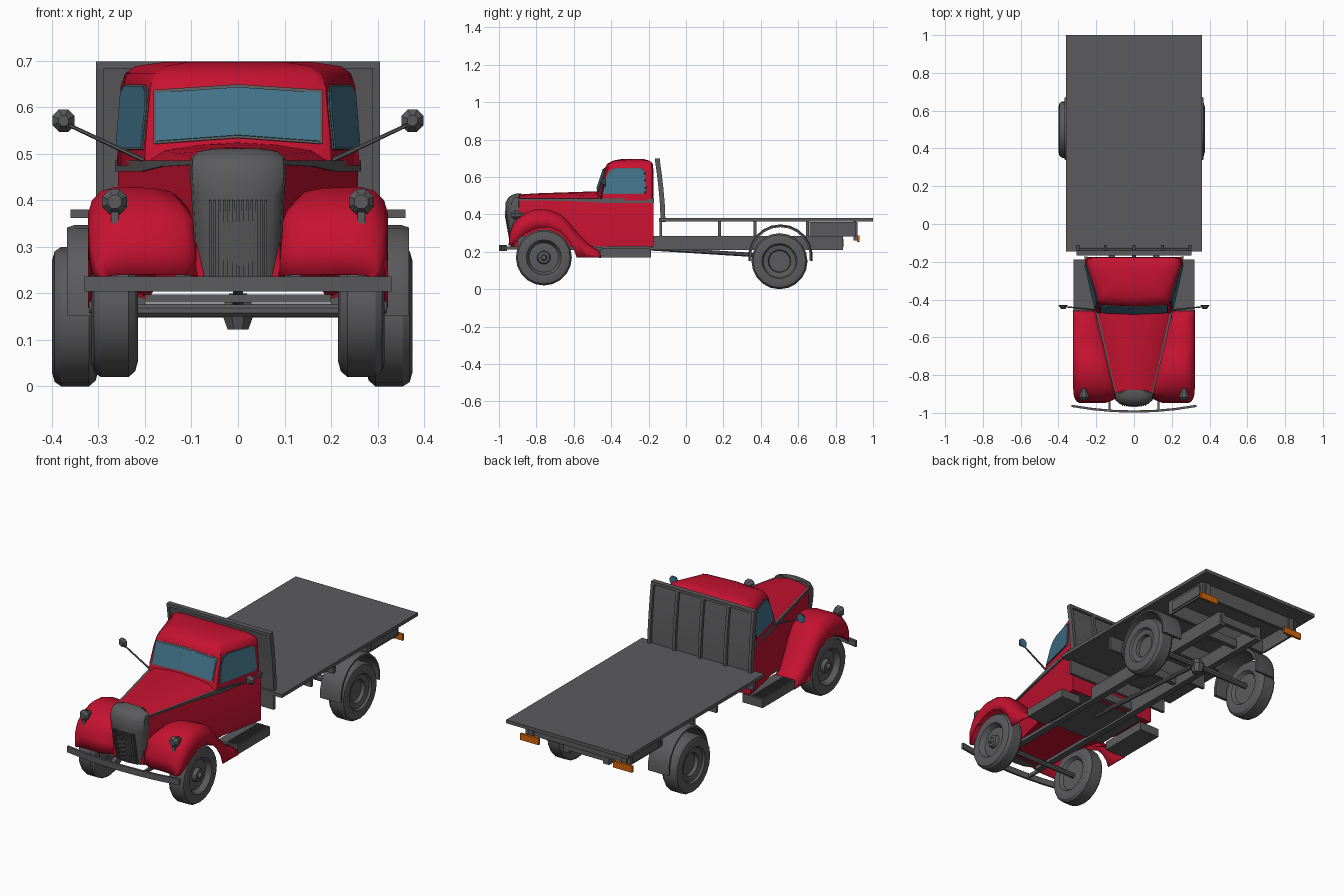
import bpy, bmesh, math
from mathutils import Vector

if "Cube" in bpy.data.objects:
    bpy.data.objects.remove(bpy.data.objects["Cube"])

def mat(name, c):
    m = bpy.data.materials.new(name)
    m.diffuse_color = (*c, 1)
    m.use_nodes = True
    m.node_tree.nodes["Principled BSDF"].inputs["Base Color"].default_value = m.diffuse_color
    return m

RED = mat("red paint", (0.56, 0.006, 0.03))
GREY = mat("dark grey", (0.105, 0.105, 0.11))
GLASS = mat("blue glass", (0.055, 0.17, 0.25))
ORANGE = mat("orange lens", (0.65, 0.13, 0.003))

def make(name, verts, faces, m, smooth=35, thick=0):
    me = bpy.data.meshes.new(name)
    me.from_pydata([tuple(v) for v in verts], [], faces)
    bm = bmesh.new()
    bm.from_mesh(me)
    bmesh.ops.remove_doubles(bm, verts=bm.verts, dist=1e-5)
    bmesh.ops.recalc_face_normals(bm, faces=bm.faces)
    bm.to_mesh(me)
    bm.free()
    me.materials.append(m)
    ob = bpy.data.objects.new(name, me)
    bpy.context.collection.objects.link(ob)
    if thick:
        s = ob.modifiers.new("thickness", 'SOLIDIFY')
        s.thickness, s.offset = thick, 0
    bpy.ops.object.select_all(action='DESELECT')
    ob.select_set(True)
    bpy.context.view_layer.objects.active = ob
    if smooth:
        bpy.ops.object.shade_smooth_by_angle(angle=math.radians(smooth))
    return ob

def loft(name, rings, m, closed=True, caps=True, smooth=35, thick=0):
    n = len(rings[0])
    faces = []
    for i in range(len(rings) - 1):
        for j in range(n if closed else n - 1):
            k = (j + 1) % n
            faces.append((i*n + j, i*n + k, (i+1)*n + k, (i+1)*n + j))
    if caps:
        faces += [tuple(range(n)), tuple(range((len(rings)-1)*n, len(rings)*n))]
    return make(name, [p for r in rings for p in r], faces, m, smooth, thick)

def box(name, x0, x1, y0, y1, z0, z1, m=GREY):
    q = [(x0, y0), (x1, y0), (x1, y1), (x0, y1)]
    return loft(name, [[(x, y, z) for x, y in q] for z in (z0, z1)], m, smooth=0)

def tube(name, a, b, r0, r1, m=GREY, n=8):
    a, b = Vector(a), Vector(b)
    q = (b - a).to_track_quat('Z', 'Y')
    ang = [2*math.pi*(i + .5)/n for i in range(n)]
    return loft(name, [[p + q @ Vector((r*math.cos(t), r*math.sin(t), 0)) for t in ang]
                       for p, r in ((a, r0), (b, r1))], m)

def lerp(tab, v):
    if v <= tab[0][0]:
        return tab[0][1:]
    for a, b in zip(tab, tab[1:]):
        if v <= b[0]:
            t = (v - a[0])/(b[0] - a[0])
            return [p + t*(q - p) for p, q in zip(a[1:], b[1:])]
    return tab[-1][1:]

def mirror_ring(half):
    """half runs from the x=0 start to the x=0 end"""
    return half + [(-x, y, z) for x, y, z in half[-2:0:-1]]

# bonnet and lower cab: y -> half width, top height
BODY = [(-.92, .09, .505), (-.8, .12, .513), (-.62, .162, .519), (-.45, .202, .525), (-.175, .258, .525)]
rings = []
for y, w, t in BODY:
    rings.append(mirror_ring([(0, y, .228), (w, y, .228), (w, y, .465), (w*.97, y, .485),
                              (w*.8, y, t - .018), (w*.4, y, t - .005), (0, y, t)]))
loft("bonnet_and_lower_cab", rings, RED)

# cab top: z -> front y, back y, front half width, back half width
CAB = [(.475, -.488, -.175, .205, .26), (.52, -.478, -.175, .203, .259), (.645, -.437, -.175, .192, .252),
       (.672, -.42, -.178, .182, .243), (.688, -.39, -.195, .16, .222), (.697, -.34, -.23, .11, .16)]
rings = []
for z, yf, yb, wf, wb in CAB:
    rings.append(mirror_ring([(0, yf, z), (wf*.9, yf + .012, z), (wf*.98, yf + .02, z), (wf, yf + .035, z),
                              (wb, yb - .03, z), (wb*.97, yb - .008, z), (wb*.88, yb, z), (0, yb, z)]))
loft("cab_top", rings, RED, smooth=40)

# windscreen with frame, following the cab front
def screen(name, w, z_side, z_mid, off, m):
    v = []
    for k in (0, 1):
        for s in (-1, 0, 1):
            z = z_mid[k] if s == 0 else z_side[k]
            yf, yb, wf, wb = lerp(CAB, z)
            v.append((s*w, yf + .012*abs(s)*w/(wf*.9) - off, z))
    make(name, v, [(0, 1, 4, 3), (1, 2, 5, 4)], m, 0, .003)

screen("windscreen_frame", .181, (.521, .637), (.534, .649), .003, GREY)
screen("windscreen_glass", .176, (.527, .631), (.54, .643), .006, GLASS)

# side windows
def side_x(y, z):
    yf, yb, wf, wb = lerp(CAB, z)
    t = (y - yf - .035)/(yb - .03 - yf - .035)
    return wf + (wb - wf)*t

WIN = [(-.445, .512), (-.225, .512), (-.217, .53), (-.224, .63), (-.245, .645), (-.375, .645), (-.405, .632), (-.425, .595)]
cy, cz = -.33, .578
for s, side in ((1, "right"), (-1, "left")):
    for nm, g, off, m in (("frame", 1.05, .002, GREY), ("glass", 1, .005, GLASS)):
        pts = [(cy + (y - cy)*g, cz + (z - cz)*g) for y, z in WIN]
        make(f"{side}_window_{nm}", [(s*(side_x(y, z) + off), y, z) for y, z in pts],
             [tuple(range(len(pts)))], m, 0, .003)

    # belt trim along bonnet and cab
    rings = []
    for y, z0 in ((-.9, .476), (-.62, .472), (-.46, .463), (-.45, .462), (-.172, .462)):
        w = lerp(BODY, y)[0]
        rings.append([(s*x, y, z) for x, z in ((w - .012, z0), (w + .006, z0), (w + .006, .485), (w - .012, .485))])
    loft(f"{side}_belt_trim", rings, GREY, smooth=0)

    # front fender: y, top, arch edge, outer x
    FEN = [(-.946, .24, .233, .285), (-.94, .3, .233, .3), (-.925, .345, .24, .311), (-.9, .378, .265, .318),
           (-.86, .405, .297, .32), (-.8, .426, .325, .32), (-.73, .422, .33, .32), (-.67, .397, .305, .32),
           (-.63, .36, .262, .32), (-.6, .322, .215, .32), (-.585, .305, .17, .32), (-.53, .248, .17, .32),
           (-.49, .218, .17, .32), (-.455, .203, .168, .32)]
    rings = []
    for y, t, b, xo in FEN:
        xi = lerp(BODY, y)[0] - .006
        h = min(1, (t - b)/.08)
        yi = y + (.03 if y < -.9 else 0)
        rings.append([(s*x, yy, z) for x, yy, z in (
            (xi, yi, t - .035*h), (xi + .03, (y + yi)/2, t - .01*h), (xi + .07, y, t - .002*h), (xo - .055, y, t),
            (xo - .028, y, t - .008*h), (xo - .008, y, t - .028*h), (xo, y, t - .055*h), (xo, y, b))])
    loft(f"{side}_front_fender", rings, RED, closed=False, caps=False, smooth=45, thick=.005)

    # running board with ribs
    box(f"{side}_running_board", *sorted((s*.2, s*.32)), -.46, -.188, .17, .216)
    for i in range(5):
        x = s*(.258 + i*.013)
        box(f"{side}_board_rib_{i}", x - .003, x + .003, -.45, -.195, .215, .221)

    # headlight
    tube(f"{side}_headlight_shell", (s*.265, -.87, .397), (s*.265, -.915, .397), .012, .029)
    tube(f"{side}_headlight_lens", (s*.265, -.915, .397), (s*.265, -.932, .397), .029, .016)
    box(f"{side}_headlight_stem", s*.265 - .008, s*.265 + .008, -.922, -.9, .345, .375)

    # door mirror
    tube(f"{side}_mirror_arm", (s*.2, -.455, .485), (s*.375, -.437, .567), .005, .004, n=6)
    tube(f"{side}_mirror_shell", (s*.375, -.45, .571), (s*.375, -.432, .571), .012, .026)
    tube(f"{side}_mirror_glass", (s*.375, -.432, .571), (s*.375, -.429, .571), .024, .024, GLASS)

    # chassis rail, bumper bracket, tail lamp, rear side frame
    box(f"{side}_rail", *sorted((s*.1, s*.135)), -.9, .84, .21, .285)
    box(f"{side}_bumper_bracket", s*.13 - .006, s*.13 + .006, -.982, -.88, .212, .23)
    box(f"{side}_tail_lamp", *sorted((s*.22, s*.33)), .915, .927, .254, .288, ORANGE)
    box(f"{side}_tail_lamp_bracket", *sorted((s*.26, s*.29)), .895, .916, .262, .36)
    box(f"{side}_rear_side_panel", *sorted((s*.3, s*.31)), .66, .91, .282, .36)
    box(f"{side}_rear_panel_inset", *sorted((s*.31, s*.315)), .675, .895, .292, .347)

    # rear fender arch
    rings = []
    for i in range(13):
        a = math.radians(-8 + 196*i/12)
        c, d = math.cos(a), math.sin(a)
        rings.append([(s*x, .505 + r*c, .175 + r*d) for x, r in ((.25, .157), (.368, .157), (.368, .166), (.35, .172), (.25, .172))])
    loft(f"{side}_rear_fender", rings, GREY, smooth=30)

# wheels, turned about the axle: offset outward, radius
TYRE = [(-.03, 0), (-.03, .08), (-.045, .092), (-.05, .115), (-.044, .136), (-.03, .148), (.03, .148),
        (.044, .139), (.05, .118), (.047, .093)]
FRONT = [(.036, .086), (.02, .078), (.022, .036), (.04, .03), (.042, .016), (.055, .012), (.055, 0)]
REAR = [(.036, .086), (.03, .06), (.012, .056), (.012, 0)]
def wheel(name, x, y, z, s, prof, n=20):
    loft(name, [[(x + s*o, y + r*1.012*math.cos(2*math.pi*i/n), z + r*1.012*math.sin(2*math.pi*i/n))
                 for i in range(n)] for o, r in prof], GREY, caps=False, smooth=32)

wheel("right_front_wheel", .265, -.76, .17, 1, TYRE + FRONT)
wheel("left_front_wheel", -.265, -.76, .17, -1, TYRE + FRONT)
wheel("right_rear_wheel", .325, .5, .15, 1, TYRE + REAR)
wheel("left_rear_wheel", -.35, .5, .15, -1, TYRE + REAR)

# axles and drive shaft
tube("front_axle", (-.24, -.76, .163), (.24, -.76, .163), .014, .014)
tube("rear_axle", (-.33, .5, .163), (.31, .5, .163), .016, .016)
tube("differential_upper", (0, .5, .2), (0, .5, .163), .02, .04)
tube("differential_lower", (0, .5, .163), (0, .5, .122), .04, .024)
tube("drive_shaft", (0, -.3, .225), (0, .5, .175), .012, .012)
box("front_spring_beam", -.2, .2, -.8, -.78, .18, .197)
box("cab_floor", -.2, .2, -.5, -.18, .222, .232)

# radiator shell: z, front y, half width
rings = []
for z, yf, w in ((.225, -.935, .092), (.33, -.955, .096), (.41, -.967, .1), (.465, -.964, .104), (.49, -.95, .102), (.505, -.93, .085), (.511, -.91, .055)):
    rings.append(mirror_ring([(0, yf, z), (w*.4, yf + .004, z), (w*.75, yf + .014, z), (w*.95, yf + .032, z),
                              (w, -.895 if yf < -.94 else -.89, z), (0, -.88, z)]))
loft("radiator_shell", rings, GREY, smooth=40)
for i in range(13):
    x = -.06 + i*.01
    d = .1*abs(x)
    tube(f"grille_bar_{i}", (x, -.936 + d, .228), (x, -.967 + d, .4), .0038, .0038, n=4)

# front bumper
rings = []
for x in (-.33, -.22, -.11, 0, .11, .22, .33):
    y = -.999 + .03*(x/.33)**2
    rings.append([(x, y, .204), (x, y, .236), (x, y + .012, .236), (x, y + .012, .204)])
loft("front_bumper", rings, GREY, smooth=40)

# load bed and cross beams
box("bed_deck", -.36, .36, -.145, 1, .362, .38)
for i, y in enumerate((-.135, .18, .37, .65, .9)):
    box(f"bed_cross_beam_{i}", -.31, .31, y - .008, y + .008, .285, .363)
for i, y in enumerate((-.15, .2, .68, .83)):
    box(f"chassis_cross_member_{i}", -.12, .12, y - .012, y + .012, .225, .27)

# curved headboard with frame and ribs
HB = [(.36, -.132), (.45, -.135), (.54, -.143), (.62, -.152), (.697, -.163)]
def headboard(name, x0, x1, d0, d1):
    loft(name, [[(x0, y + d0, z), (x1, y + d0, z), (x1, y + d1, z), (x0, y + d1, z)] for z, y in HB], GREY, smooth=20)
headboard("headboard_panel", -.3, .3, 0, .008)
for i, x in enumerate((-.297, -.15, 0, .15, .297)):
    headboard(f"headboard_rib_{i}", x - .008, x + .008, -.004 if abs(x) > .2 else 0, .022)
box("headboard_top_rail", -.305, .305, -.167, -.14, .683, .698)
